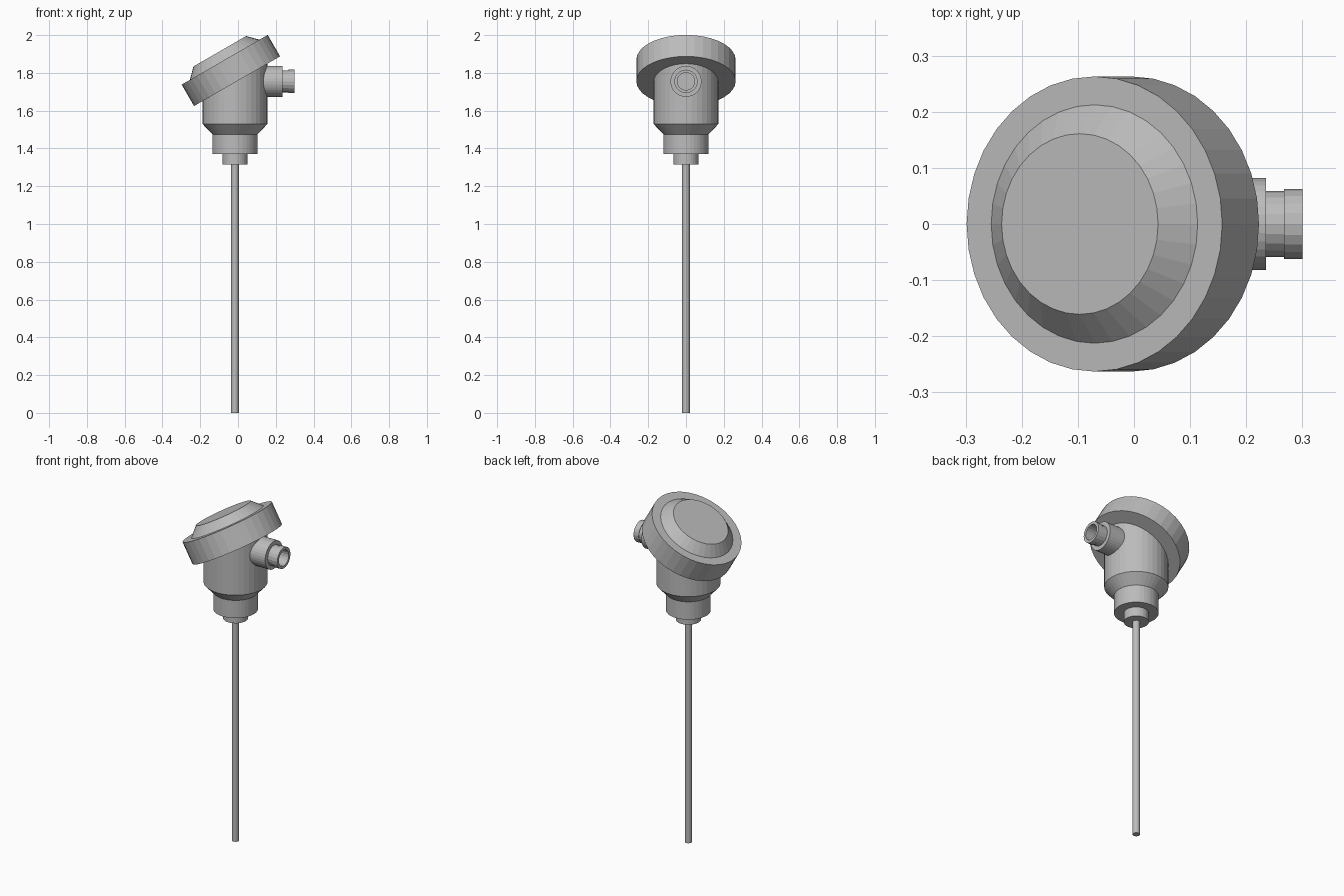
import bpy, bmesh, math
from mathutils import Matrix, Vector

cube = bpy.data.objects.get("Cube")
if cube:
    bpy.data.objects.remove(cube, do_unlink=True)

metal = bpy.data.materials.new("grey metal")
metal.use_nodes = True
GREY = (0.5, 0.5, 0.5, 1)
metal.diffuse_color = GREY
metal.node_tree.nodes["Principled BSDF"].inputs["Base Color"].default_value = GREY

TILT = math.radians(30)
AXIS_X = -0.016
LID_BASE = Vector((-0.005, 0, 1.756))


def lathe(name, profile, sides, matrix, adjust=None):
    """Turn a (radius, height) profile about z, cap both ends, place with matrix."""
    bm = bmesh.new()
    rings = []
    for r, z in profile:
        ring = []
        for i in range(sides):
            a = 2 * math.pi * i / sides
            ring.append(bm.verts.new((r * math.cos(a), r * math.sin(a), z)))
        rings.append(ring)
    for low, high in zip(rings, rings[1:]):
        for i in range(sides):
            j = (i + 1) % sides
            bm.faces.new((low[i], low[j], high[j], high[i]))
    bm.faces.new(rings[0][::-1])
    bm.faces.new(rings[-1])
    bmesh.ops.transform(bm, matrix=matrix, verts=bm.verts)
    if adjust:
        adjust(rings)
    bmesh.ops.recalc_face_normals(bm, faces=bm.faces)
    mesh = bpy.data.meshes.new(name)
    bm.to_mesh(mesh)
    bm.free()
    mesh.materials.append(metal)
    obj = bpy.data.objects.new(name, mesh)
    bpy.context.collection.objects.link(obj)
    return obj


def slant_top(rings):
    # Slope the rim of the housing so it ends just inside the tilted lid
    for v in rings[-1]:
        v.co.z = LID_BASE.z + 0.03 + (v.co.x - LID_BASE.x) * math.tan(TILT)


upright = Matrix.Translation((AXIS_X, 0, 0))

# Probe stem and the stepped fitting above it
lathe("probe_stem", [(0.02, 0), (0.02, 1.33)], 16, upright)
lathe("stem_fitting", [(0.067, 1.315), (0.067, 1.38)], 32, upright)

# Housing: neck, flared shoulder and main body
lathe("housing", [(0.12, 1.37), (0.12, 1.475), (0.172, 1.53), (0.172, 1.7)],
      36, upright, slant_top)

# Tilted lid with a raised conical centre
lathe("lid", [(0.263, 0), (0.263, 0.131), (0.2125, 0.131), (0.161, 0.183)],
      36, Matrix.Translation(LID_BASE) @ Matrix.Rotation(-TILT, 4, 'Y'))

# Cable entry on the side: collar, narrower pipe, end ring and bore
sideways = Matrix.Translation((0, 0, 1.755)) @ Matrix.Rotation(math.pi / 2, 4, 'Y')
lathe("cable_entry_collar", [(0.082, 0.1), (0.082, 0.235)], 32, sideways)
lathe("cable_entry_pipe",
      [(0.0585, 0.2), (0.0585, 0.267), (0.062, 0.267), (0.062, 0.3),
       (0.046, 0.3), (0.046, 0.237)], 20, sideways)
